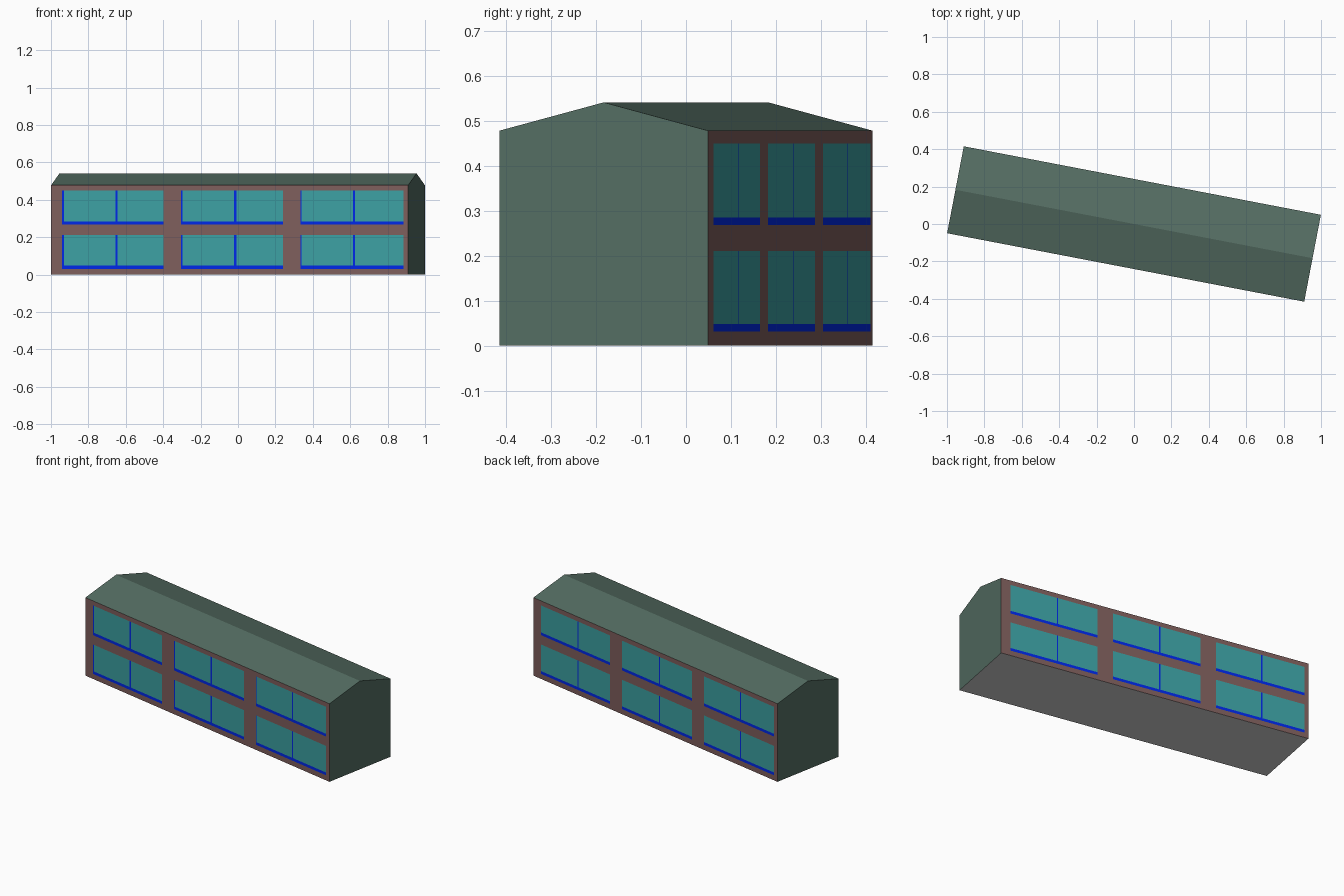
import bpy, bmesh, math

if "Cube" in bpy.data.objects:
    bpy.data.objects.remove(bpy.data.objects["Cube"])

L, W = 1.944, 0.473          # length and width of the building
EAVE, RIDGE = 0.478, 0.541
TURN = math.radians(-10.85)  # the building stands turned on the ground


def material(name, rgb):
    def lin(c):
        c /= 255
        return c / 12.92 if c <= 0.04045 else ((c + 0.055) / 1.055) ** 2.4
    m = bpy.data.materials.new(name)
    m.diffuse_color = (*[lin(c) for c in rgb], 1)
    m.use_nodes = True
    m.node_tree.nodes["Principled BSDF"].inputs["Base Color"].default_value = m.diffuse_color
    return m


MATS = [material("grey green cladding", (84, 109, 98)),
        material("dusty brown wall", (126, 94, 92)),
        material("light grey underside", (208, 208, 208)),
        material("teal glass", (60, 160, 162)),
        material("blue window frame", (0, 42, 240))]
GREEN, BROWN, GREY, TEAL, BLUE = range(5)

# Windows: left, mullion and right as fractions of the wall length,
# then the widths of left jamb and mullion on the front wall
WINDOWS = [(0.031, 0.183, 0.314, 0.009, 0.013),
           (0.364, 0.516, 0.649, 0.008, 0.013),
           (0.699, 0.848, 0.987, 0.004, 0.009)]
FLOORS = [(0.031, 0.048, 0.211), (0.268, 0.285, 0.450)]   # sill, glass, head


def bars(side):
    """Window outlines and blue uprights along one wall, left to right."""
    for left, mid, right, jamb, mullion in WINDOWS:
        if side < 0:                       # the back has finer bars
            jamb, mullion = 0, 0.007
        u0, um, u1 = left * L, mid * L, right * L
        yield u0, u0 + jamb, um - mullion / 2, um + mullion / 2, u1


def wall_colour(u, z, side):
    for sill, glass, head in FLOORS:
        for u0, a, b, c, u1 in bars(side):
            if sill < z < head and u0 < u < u1:
                return BLUE if z < glass or u < a or b < u < c else TEAL
    return BROWN


def cut(bm, faces, co, no):
    """Cut a line through the given faces and return all pieces."""
    geom = faces + list({e for f in faces for e in f.edges}) \
        + list({v for f in faces for v in f.verts})
    out = bmesh.ops.bisect_plane(bm, geom=geom, dist=1e-5, plane_co=co, plane_no=no)
    return [g for g in out["geom"] if isinstance(g, bmesh.types.BMFace)]


# Hall: gable profile extruded along its length
bm = bmesh.new()
profile = [(-W / 2, 0), (W / 2, 0), (W / 2, EAVE), (0, RIDGE), (-W / 2, EAVE)]
face = bm.faces.new([bm.verts.new((-L / 2, y, z)) for y, z in profile])
new = bmesh.ops.extrude_face_region(bm, geom=[face])["geom"]
bmesh.ops.translate(bm, vec=(L, 0, 0),
                    verts=[g for g in new if isinstance(g, bmesh.types.BMVert)])
if len(bm.faces) == 6:       # keep both gable ends closed
    bm.faces.new([v for v in bm.verts if v.co.x < 0])
bmesh.ops.recalc_face_normals(bm, faces=bm.faces[:])
for f in bm.faces:
    f.material_index = GREY if f.normal.z < -0.9 else GREEN

# Windows: cut flush into both long walls and coloured by position
for side in (1, -1):         # front, back
    wall = [f for f in bm.faces if f.normal.y * side < -0.99]
    for line in bars(side):
        for u in line:
            wall = cut(bm, wall, (side * (u - L / 2), 0, 0), (1, 0, 0))
    for floor in FLOORS:
        for z in floor:
            wall = cut(bm, wall, (0, 0, z), (0, 0, 1))
    for f in bm.faces:
        if f.normal.y * side < -0.99:
            c = f.calc_center_median()
            f.material_index = wall_colour(side * c.x + L / 2, c.z, side)

me = bpy.data.meshes.new("hall")
bm.to_mesh(me)
bm.free()
for m in MATS:
    me.materials.append(m)
hall = bpy.data.objects.new("hall", me)
hall.rotation_euler.z = TURN
bpy.context.collection.objects.link(hall)
